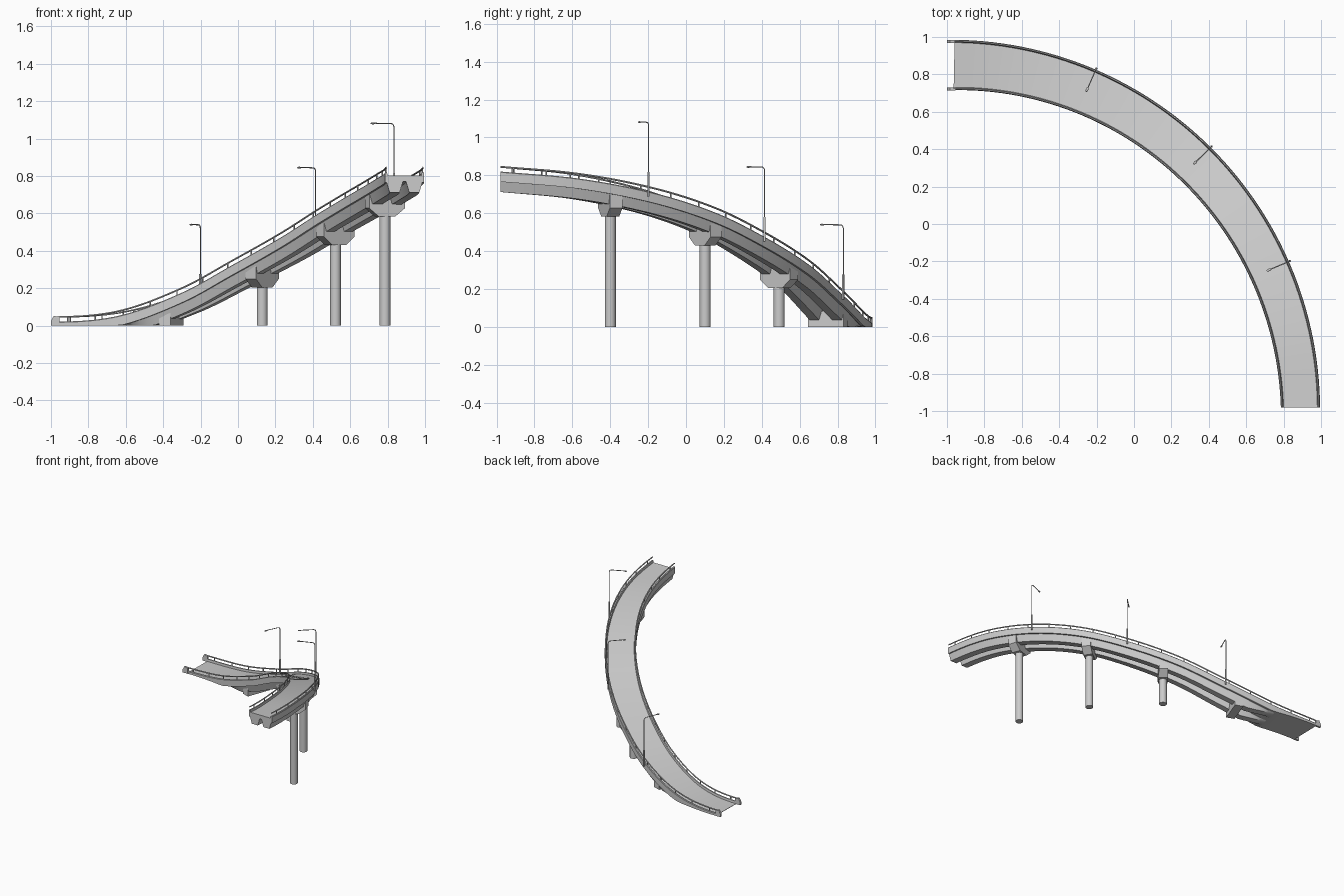
import bpy, bmesh
from math import sin, cos, radians, pi
from mathutils import Matrix, Vector

if "Cube" in bpy.data.objects:
    bpy.data.objects.remove(bpy.data.objects["Cube"])

CX, CY = -1.0, -0.98
# angle along the bend (degrees) and road height
KEYS = [(0, .003), (12, .033), (24, .158), (34, .305), (45, .455),
        (55, .585), (66, .69), (78, .765), (90, .802)]


def road_z(a):
    i = max(k for k in range(len(KEYS) - 1) if KEYS[k][0] <= a + 1e-6)
    (a0, z0), (a1, z1) = KEYS[i], KEYS[i + 1]

    def slope(k):
        p, q = KEYS[max(k - 1, 0)], KEYS[min(k + 1, len(KEYS) - 1)]
        return (q[1] - p[1]) / (q[0] - p[0])
    m0 = 0 if i == 0 else slope(i)
    h, t = a1 - a0, (a - a0) / (a1 - a0)
    return ((2*t**3 - 3*t*t + 1) * z0 + (t**3 - 2*t*t + t) * h * m0
            + (3*t*t - 2*t**3) * z1 + (t**3 - t*t) * h * slope(i + 1))


def point(a, f, dr=0, dz=0):
    """f: 0 = inner edge, 1 = outer edge of the road."""
    s = a / 90
    ri, ro = 1.695 + .09 * s, 1.965 + .03 * s
    r, t = ri + f * (ro - ri) + dr, radians(a)
    return Vector((CX + r * sin(t), CY + r * cos(t), max(0, road_z(a) + dz)))


def frame(a, f, dr=0, dz=0):
    """Local x points outward, y along the road, z up."""
    t = radians(a)
    return Matrix.Translation(point(a, f, dr, dz)) @ Matrix.Rotation(pi / 2 - t, 4, 'Z')


def finish(bm, name):
    bmesh.ops.recalc_face_normals(bm, faces=bm.faces)
    me = bpy.data.meshes.new(name)
    bm.to_mesh(me)
    bm.free()
    ob = bpy.data.objects.new(name, me)
    bpy.context.collection.objects.link(ob)
    bpy.ops.object.select_all(action='DESELECT')
    bpy.context.view_layer.objects.active = ob
    ob.select_set(True)
    bpy.ops.object.shade_smooth_by_angle(angle=radians(30))
    return ob


def sweep(name, profile, a0=1.2, a1=90, n=60):
    bm = bmesh.new()
    rings = []
    for i in range(n + 1):
        a = a0 + (a1 - a0) * i / n
        rings.append([bm.verts.new(point(a, *p)) for p in profile])
    k = len(profile)
    for r, q in zip(rings, rings[1:]):
        for j in range(k):
            bm.faces.new((r[j], r[(j + 1) % k], q[(j + 1) % k], q[j]))
    bm.faces.new(rings[0])
    bm.faces.new(rings[-1])
    finish(bm, name)


def prism(name, outline, depth, matrix):
    """Extrude an (x, z) outline along local y."""
    bm = bmesh.new()
    f = bm.faces.new([bm.verts.new((x, -depth / 2, z)) for x, z in outline])
    ex = bmesh.ops.extrude_face_region(bm, geom=[f])
    bmesh.ops.translate(bm, vec=(0, depth, 0),
                        verts=[v for v in ex['geom'] if isinstance(v, bmesh.types.BMVert)])
    bm.transform(matrix)
    finish(bm, name)


def cylinder(bm, r, z0, z1, matrix, seg=12):
    bmesh.ops.create_cone(bm, cap_ends=True, segments=seg, radius1=r, radius2=r, depth=z1 - z0,
                          matrix=matrix @ Matrix.Translation((0, 0, (z0 + z1) / 2)))


def tube(name, pts, r):
    cu = bpy.data.curves.new(name, 'CURVE')
    cu.dimensions = '3D'
    cu.bevel_depth, cu.bevel_resolution, cu.use_fill_caps = r, 1, True
    sp = cu.splines.new('POLY')
    sp.points.add(len(pts) - 1)
    for p, c in zip(sp.points, pts):
        p.co = (*c, 1)
    ob = bpy.data.objects.new(name, cu)
    bpy.context.collection.objects.link(ob)
    bpy.ops.object.select_all(action='DESELECT')
    bpy.context.view_layer.objects.active = ob
    ob.select_set(True)
    bpy.ops.object.convert(target='MESH')
    bpy.ops.object.shade_smooth_by_angle(angle=radians(40))


# Road slab
sweep("road_deck", [(0, .008, 0), (1, -.008, 0), (1, -.008, -.032), (0, .008, -.032)])

# Parapets, handrails and rail posts on both edges
for side, f, s in (("inner", 0, 1), ("outer", 1, -1)):
    sweep(side + "_parapet", [(f, 0, -.036), (f, 0, .014), (f, s * .003, .018),
                              (f, s * .012, .018), (f, s * .015, 0), (f, s * .015, -.036)])
    tube(side + "_handrail", [point(1.2 + 88.8 * i / 60, f, s * .007, .043) for i in range(61)], .005)
    bm = bmesh.new()
    for i in range(18):
        cylinder(bm, .004, 0, .03, frame(3 + i * 5, f, s * .007, .013), 8)
    finish(bm, side + "_rail_posts")
    # Sloped block where the railing meets the ground
    y = .722 if f == 0 else .977
    prism(side + "_end_block", [(-1, 0), (-1, .025), (-.985, .052), (-.955, .045), (-.955, 0)],
          .016, Matrix.Translation((0, y, 0)))

# Two tapered girders under the slab
for name, f in (("inner_girder", .25), ("outer_girder", .75)):
    sweep(name, [(f, -.045, -.03), (f, .045, -.03), (f, .027, -.09), (f, -.027, -.09)], a0=12)

# Piers with tapered caps
for i, a in enumerate((37.5, 54.6, 72)):
    prism("pier_cap_%d" % (i + 1),
          [(-.1, .115), (.1, .115), (.1, .045), (.045, 0), (-.045, 0), (-.1, .045)],
          .07, frame(a, .5, 0, -.15))
    base = point(a, .5)
    top = base.z - .148
    base.z = 0
    bm = bmesh.new()
    cylinder(bm, .029, 0, top, Matrix.Translation(base), 24)
    finish(bm, "pier_column_%d" % (i + 1))

# Low support at the foot of the ramp
h = road_z(20.4) - .03
prism("ramp_abutment", [(-.1, 0), (.1, 0), (.1, h), (-.1, h)], .065, frame(20.4, .5, 0, -1))

# Street lamps on the outer edge
for i, a in enumerate((23.8, 45.4, 66.9)):
    m = frame(a, 1, .006)
    path = [(0, 0, 0), (0, 0, .365)]
    path += [(-.018 + .018 * cos(t * pi / 8), 0, .365 + .018 * sin(t * pi / 8)) for t in range(1, 5)]
    path.append((-.115, 0, .385))
    tube("lamp_pole_%d" % (i + 1), [m @ Vector(p) for p in path], .003)
    bm = bmesh.new()
    cylinder(bm, .006, -.01, .12, m)
    finish(bm, "lamp_base_%d" % (i + 1))
    bm = bmesh.new()
    bmesh.ops.create_uvsphere(bm, u_segments=12, v_segments=8, radius=1,
                              matrix=m @ Matrix.Translation((-.122, 0, .384))
                              @ Matrix.Diagonal((.014, .007, .005, 1)))
    finish(bm, "lamp_head_%d" % (i + 1))
